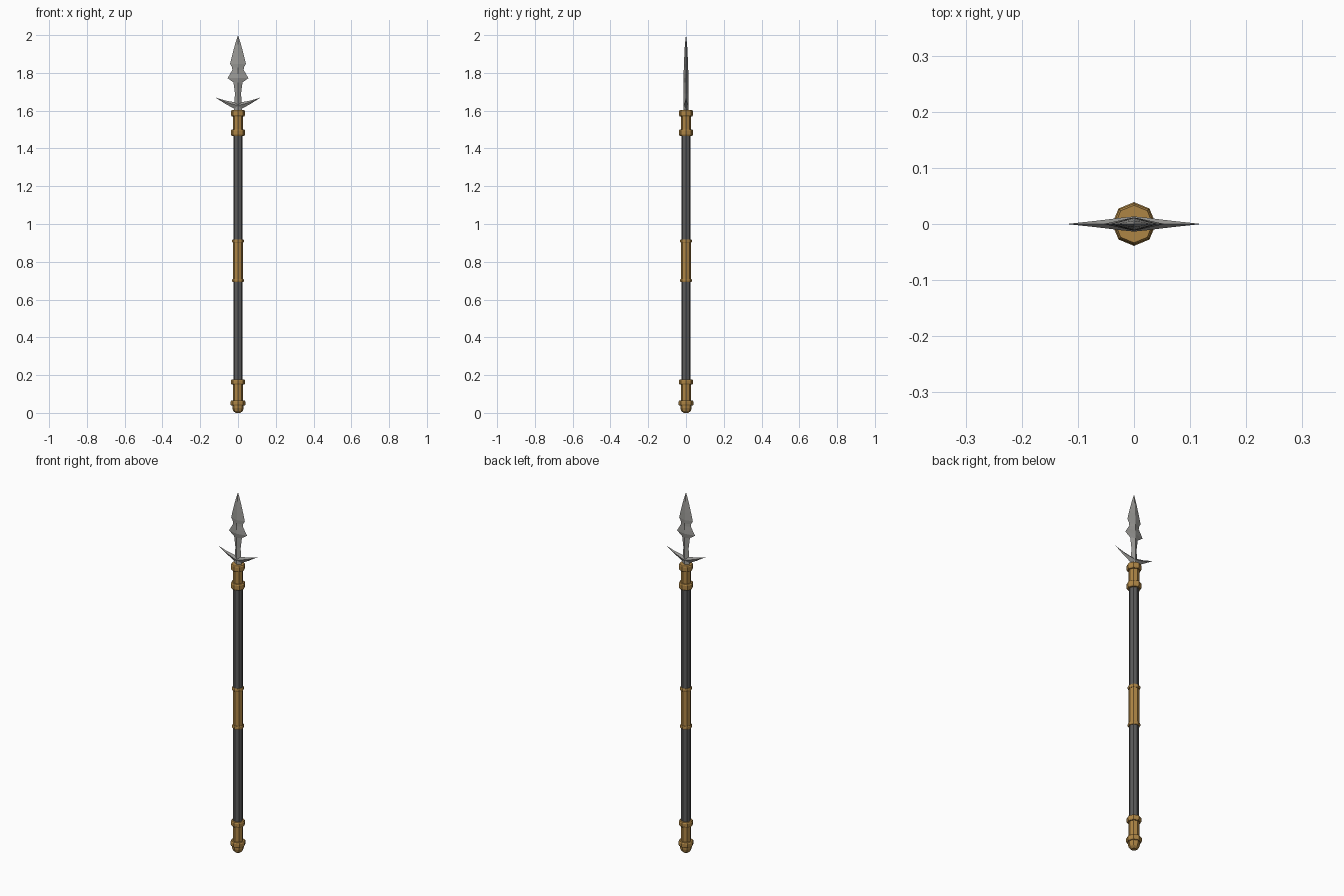
import bpy, bmesh, math

if "Cube" in bpy.data.objects:
    bpy.data.objects.remove(bpy.data.objects["Cube"])


def mat(name, rgb):
    m = bpy.data.materials.new(name)
    m.diffuse_color = (*rgb, 1)
    m.use_nodes = True
    m.node_tree.nodes["Principled BSDF"].inputs["Base Color"].default_value = m.diffuse_color
    return m


BRASS = mat("aged brass", (0.42, 0.235, 0.06))
SHAFT = mat("dark iron", (0.105, 0.105, 0.105))
STEEL = mat("grey steel", (0.32, 0.315, 0.30))


def finish(bm, name, material):
    bmesh.ops.remove_doubles(bm, verts=bm.verts, dist=1e-5)
    bmesh.ops.recalc_face_normals(bm, faces=bm.faces)
    me = bpy.data.meshes.new(name)
    bm.to_mesh(me)
    bm.free()
    me.materials.append(material)
    ob = bpy.data.objects.new(name, me)
    bpy.context.collection.objects.link(ob)
    return ob


def lathe(name, profile, material, sides=8):
    """Turn a (radius, z) profile into a faceted closed solid."""
    bm = bmesh.new()
    rings = [[bm.verts.new((r * math.cos(2 * math.pi * i / sides),
                            r * math.sin(2 * math.pi * i / sides), z))
              for i in range(sides)] for r, z in profile]
    for a, b in zip(rings, rings[1:]):
        for i in range(sides):
            j = (i + 1) % sides
            bm.faces.new((a[i], a[j], b[j], b[i]))
    bm.faces.new(rings[0])
    bm.faces.new(rings[-1])
    return finish(bm, name, material)


def band(z0, z1, r, inner, c=0.006):
    """Chamfered ring section of a profile."""
    return [(inner, z0), (r - c * 0.6, z0), (r, z0 + c), (r, z1 - c),
            (r - c * 0.6, z1), (inner, z1)]


def strip_blade(name, rows, material):
    """Sharp-edged flat blade; rows of (outer point, ridge point, ridge half thickness)."""
    bm = bmesh.new()
    for sx in (1, -1):
        for sy in (1, -1):
            outer = [bm.verts.new((sx * o[0], 0, o[1])) for o, r, t in rows]
            ridge = [bm.verts.new((sx * r[0], sy * t, r[1])) for o, r, t in rows]
            for i in range(len(rows) - 1):
                bm.faces.new((outer[i], outer[i + 1], ridge[i + 1], ridge[i]))
    bmesh.ops.remove_doubles(bm, verts=bm.verts, dist=1e-5)
    bmesh.ops.dissolve_degenerate(bm, edges=bm.edges, dist=1e-5)
    return finish(bm, name, material)


# Pole
lathe("shaft", [(0.0245, 0.10), (0.0245, 1.55)], SHAFT)

# Butt cap with two rings and a rounded end
lathe("butt_cap", [(0.013, 0.0), (0.025, 0.010), (0.030, 0.025), (0.030, 0.038)]
      + band(0.038, 0.066, 0.039, 0.0265) + band(0.150, 0.178, 0.037, 0.0265), BRASS)

# Middle grip
lathe("grip", band(0.692, 0.710, 0.031, 0.0262, 0.004)
      + band(0.901, 0.919, 0.031, 0.0262, 0.004), BRASS)

# Head socket
lathe("head_socket", band(1.467, 1.501, 0.037, 0.0262)
      + band(1.570, 1.603, 0.037, 0.0262), BRASS)

# Barbed blade, half outline mirrored around a central ridge
outline = [(0.022, 1.590, 0.012), (0.020, 1.640, 0.012), (0.016, 1.690, 0.012),
           (0.024, 1.750, 0.012), (0.055, 1.772, 0.012), (0.043, 1.793, 0.012),
           (0.030, 1.815, 0.012), (0.031, 1.829, 0.011), (0.042, 1.848, 0.011),
           (0.032, 1.890, 0.009), (0.016, 1.950, 0.006), (0.0, 2.0, 0.0)]
strip_blade("blade", [((x, z), (0, z), t) for x, z, t in outline], STEEL)

# Crescent guard: each wing sweeps from a thick centre to a sharp tip
upper = [(0, 1.645), (0.020, 1.645), (0.065, 1.653), (0.120, 1.670)]
middle = [(0, 1.628), (0.020, 1.632), (0.065, 1.645), (0.120, 1.670)]
lower = [(0, 1.603), (0.016, 1.608), (0.065, 1.635), (0.120, 1.670)]
bm = bmesh.new()
depth = [0.0135, 0.0115, 0.006, 0.0]
for sx in (1, -1):
    for sy in (1, -1):
        mid = [bm.verts.new((sx * p[0], sy * d, p[1])) for p, d in zip(middle, depth)]
        for edge in (upper, lower):
            out = [bm.verts.new((sx * p[0], 0, p[1])) for p in edge]
            for i in range(3):
                if i < 2:
                    bm.faces.new((mid[i], mid[i + 1], out[i + 1], out[i]))
                else:
                    bm.faces.new((mid[i], mid[i + 1], out[i]))
for v in [v for v in bm.verts if not v.link_faces]:
    bm.verts.remove(v)
finish(bm, "guard", STEEL)
